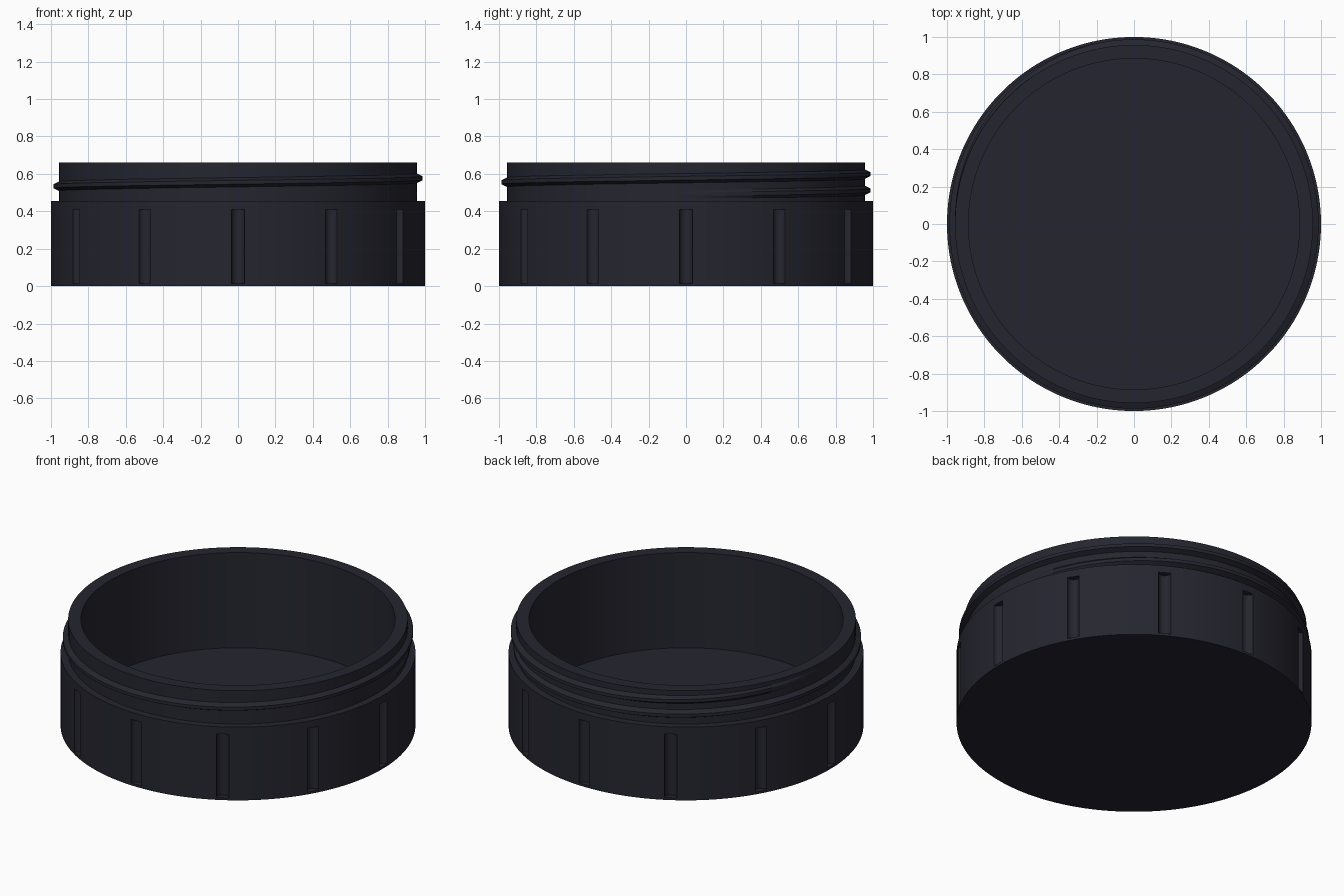
import bpy, bmesh, math

if "Cube" in bpy.data.objects:
    bpy.data.objects.remove(bpy.data.objects["Cube"])

SEG = 144
mat = bpy.data.materials.new("dark navy plastic")
mat.diffuse_color = (0.0185, 0.0185, 0.029, 1)
mat.use_nodes = True
mat.node_tree.nodes["Principled BSDF"].inputs["Base Color"].default_value = mat.diffuse_color


def make_object(name, bm):
    bmesh.ops.recalc_face_normals(bm, faces=bm.faces)
    mesh = bpy.data.meshes.new(name)
    bm.to_mesh(mesh)
    bm.free()
    obj = bpy.data.objects.new(name, mesh)
    bpy.context.collection.objects.link(obj)
    mesh.materials.append(mat)
    return obj


def smooth(obj, angle=35):
    bpy.ops.object.select_all(action='DESELECT')
    obj.select_set(True)
    bpy.context.view_layer.objects.active = obj
    bpy.ops.object.shade_smooth_by_angle(angle=math.radians(angle))


def polar(r, a, z):
    return (r * math.cos(a), r * math.sin(a), z)


def bridge(bm, a, b):
    n = len(a)
    for i in range(n):
        bm.faces.new((a[i], a[(i + 1) % n], b[(i + 1) % n], b[i]))


# Jar body: base, shoulder, neck, rim, hollow inside and floor
profile = [(1.0, 0), (1.0, 0.455), (0.957, 0.455), (0.957, 0.662),
           (0.885, 0.662), (0.885, 0.07)]
bm = bmesh.new()
rings = [[bm.verts.new(polar(r, 2 * math.pi * (i + 0.5) / SEG, z)) for i in range(SEG)]
         for r, z in profile]
for a, b in zip(rings, rings[1:]):
    bridge(bm, a, b)
bm.faces.new(rings[0])
bm.faces.new(rings[-1])
body = make_object("jar_body", bm)

# Twelve round grip grooves cut into the outer wall
bm = bmesh.new()
for k in range(12):
    cx, cy, _ = polar(1.0, math.pi * k / 6, 0)
    loops = [[bm.verts.new((cx + 0.036 * math.cos(t * math.pi / 8),
                            cy + 0.036 * math.sin(t * math.pi / 8), z)) for t in range(16)]
             for z in (0.015, 0.41)]
    bridge(bm, *loops)
    for loop in loops:
        bm.faces.new(loop)
cutter = make_object("groove_cutter", bm)
cutter.hide_render = True
mod = body.modifiers.new("grooves", 'BOOLEAN')
mod.operation = 'DIFFERENCE'
mod.solver = 'EXACT'
mod.object = cutter
bpy.context.view_layer.objects.active = body
bpy.ops.object.modifier_apply(modifier=mod.name)
bpy.data.objects.remove(cutter)
smooth(body)

# Screw thread: one and a half turns, fading out at both ends
START, END, FADE = math.radians(-8), math.radians(545), math.radians(85)
STEPS = 216
bm = bmesh.new()
sections = []
for i in range(STEPS + 1):
    a = START + (END - START) * i / STEPS
    z = 0.490 + 0.087 * a / (2 * math.pi)
    f = min(1, (a - START) / FADE, (END - a) / FADE)
    tip = 0.955 + 0.032 * f
    sections.append([bm.verts.new(polar(r, a, z + dz)) for r, dz in
                     ((0.945, -0.026), (0.955, -0.026), (tip, -0.010),
                      (tip, 0.010), (0.955, 0.026), (0.945, 0.026))])
for a, b in zip(sections, sections[1:]):
    bridge(bm, a, b)
bm.faces.new(sections[0])
bm.faces.new(sections[-1])
smooth(make_object("screw_thread", bm), 20)
